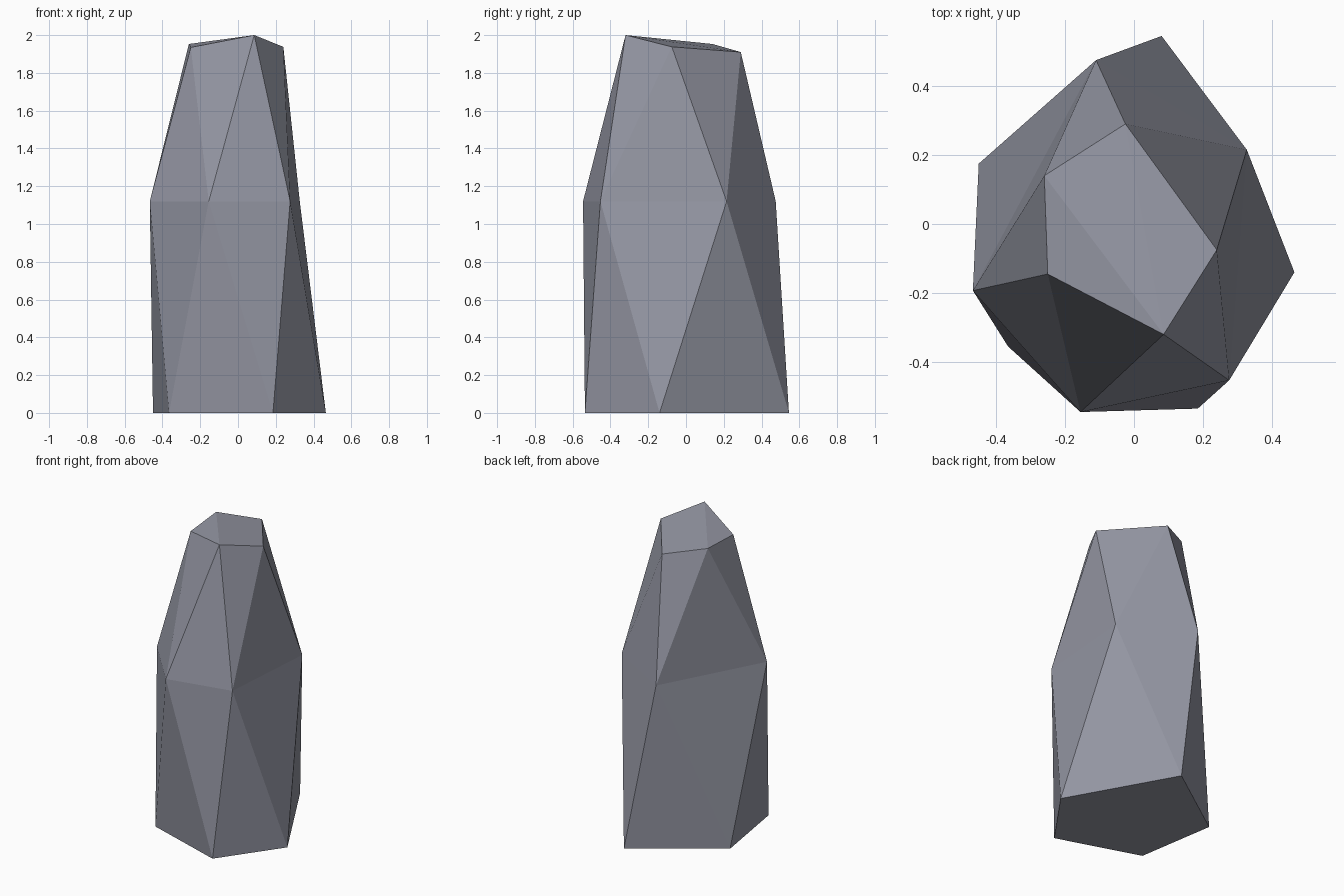
import bpy, bmesh

if "Cube" in bpy.data.objects:
    bpy.data.objects.remove(bpy.data.objects["Cube"])

# Three staggered five-sided rings, counter-clockwise seen from above
BOTTOM = [(-0.365, -0.355, 0), (0.185, -0.535, 0), (0.465, -0.14, 0),
          (0.08, 0.545, 0), (-0.45, 0.175, 0)]
MIDDLE = [(-0.467, -0.193, 1.12), (-0.155, -0.545, 1.12), (0.276, -0.453, 1.12),
          (0.327, 0.215, 1.12), (-0.11, 0.475, 1.12)]
TOP = [(-0.25, -0.145, 1.935), (0.086, -0.32, 2.0), (0.24, -0.075, 1.938),
       (-0.025, 0.29, 1.91), (-0.26, 0.14, 1.953)]

stone = bpy.data.materials.new("blue_grey_stone")
stone.diffuse_color = (0.30, 0.31, 0.37, 1)
stone.use_nodes = True
stone.node_tree.nodes["Principled BSDF"].inputs["Base Color"].default_value = stone.diffuse_color

bm = bmesh.new()
low, mid, top = [[bm.verts.new(p) for p in ring] for ring in (BOTTOM, MIDDLE, TOP)]

# Triangular facets zigzagging between neighbouring rings
for i in range(5):
    j = (i + 1) % 5
    bm.faces.new((low[i], mid[j], mid[i]))
    bm.faces.new((low[i], low[j], mid[j]))
    bm.faces.new((mid[i], mid[j], top[i]))
    bm.faces.new((mid[j], top[j], top[i]))

# Flat base, and a slanted cap fanned from the highest corner
bm.faces.new(low[::-1])
for a, b in ((2, 3), (3, 4), (4, 0)):
    bm.faces.new((top[1], top[a], top[b]))
bmesh.ops.recalc_face_normals(bm, faces=bm.faces[:])

mesh = bpy.data.meshes.new("standing_rock")
bm.to_mesh(mesh)
bm.free()
mesh.materials.append(stone)
rock = bpy.data.objects.new("standing_rock", mesh)
bpy.context.collection.objects.link(rock)
